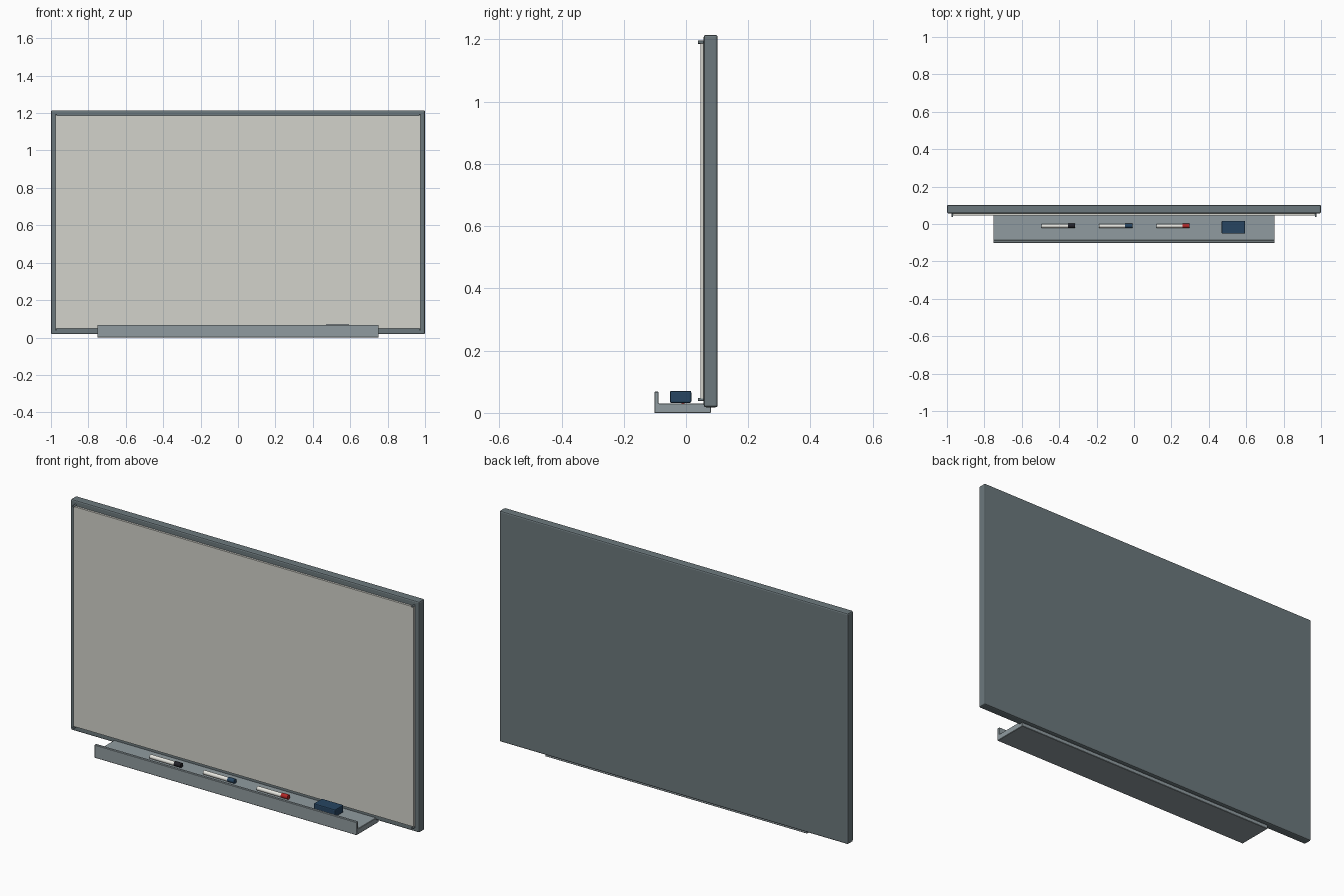
import bpy, bmesh, math

if "Cube" in bpy.data.objects:
    bpy.data.objects.remove(bpy.data.objects["Cube"])


def material(name, rgb):
    m = bpy.data.materials.new(name)
    m.diffuse_color = (*rgb, 1)
    m.use_nodes = True
    m.node_tree.nodes["Principled BSDF"].inputs["Base Color"].default_value = m.diffuse_color
    return m


FRAME = material("frame_grey", (0.15, 0.19, 0.205))
METAL = material("tray_grey", (0.28, 0.33, 0.35))
BOARD = material("board_white", (0.65, 0.65, 0.60))
WHITE = material("marker_white", (0.80, 0.80, 0.75))
BLACK = material("black", (0.015, 0.015, 0.02))
BLUE = material("navy", (0.02, 0.06, 0.12))
RED = material("red", (0.45, 0.02, 0.02))


def finish(obj, name, mat, bevel=0, segments=2):
    obj.name = name
    obj.data.materials.append(mat)
    if bevel:
        b = obj.modifiers.new("bevel", 'BEVEL')
        b.width, b.segments = bevel, segments
    return obj


def box(name, x, y, z, mat, bevel=0):
    """Box from (min, max) ranges on each axis."""
    bpy.ops.mesh.primitive_cube_add(size=1, location=[sum(r) / 2 for r in (x, y, z)])
    obj = bpy.context.object
    obj.scale = [r[1] - r[0] for r in (x, y, z)]
    bpy.ops.object.transform_apply(location=False, rotation=False, scale=True)
    return finish(obj, name, mat, bevel)


def rod(name, loc, radius, length, rot, mat, verts=24):
    bpy.ops.mesh.primitive_cylinder_add(vertices=verts, radius=radius, depth=length,
                                        location=loc, rotation=rot)
    bpy.ops.object.shade_smooth_by_angle()
    return finish(bpy.context.object, name, mat)


# Frame backing and writing surface
box("frame", (-1, 1), (0.057, 0.102), (0.018, 1.215), FRAME, 0.007)
box("writing_surface", (-0.975, 0.975), (0.046, 0.062), (0.047, 1.187), BOARD)

# Corner screws
for sx in (-1, 1):
    for z in (0.043, 1.191):
        rod("corner_screw", (sx * 0.972, 0.0485, z), 0.005, 0.021,
            (math.pi / 2, 0, 0), FRAME, 12)

# Tray: L-shaped profile extruded along x
profile = [(-0.102, 0), (0.081, 0), (0.081, 0.03), (-0.088, 0.03),
           (-0.088, 0.068), (-0.102, 0.068)]
bm = bmesh.new()
face = bm.faces.new([bm.verts.new((-0.752, y, z)) for y, z in profile])
ext = bmesh.ops.extrude_face_region(bm, geom=[face])
bmesh.ops.translate(bm, vec=(1.504, 0, 0),
                    verts=[v for v in ext["geom"] if isinstance(v, bmesh.types.BMVert)])
bmesh.ops.recalc_face_normals(bm, faces=bm.faces)
mesh = bpy.data.meshes.new("tray")
bm.to_mesh(mesh)
bm.free()
tray = bpy.data.objects.new("tray", mesh)
bpy.context.collection.objects.link(tray)
finish(tray, "tray", METAL, 0.002, 1)

# Markers lying on the tray
along_x = (0, math.pi / 2, 0)
for i, (colour, mat) in enumerate((("black", BLACK), ("blue", BLUE), ("red", RED))):
    x = -0.494 + i * 0.307
    rod(colour + "_marker_body", (x + 0.071, -0.01, 0.041), 0.0105, 0.142, along_x, WHITE)
    rod(colour + "_marker_cap", (x + 0.159, -0.01, 0.042), 0.012, 0.038, along_x, mat)

# Eraser
box("eraser", (0.469, 0.594), (-0.052, 0.017), (0.032, 0.071), BLUE, 0.005)
